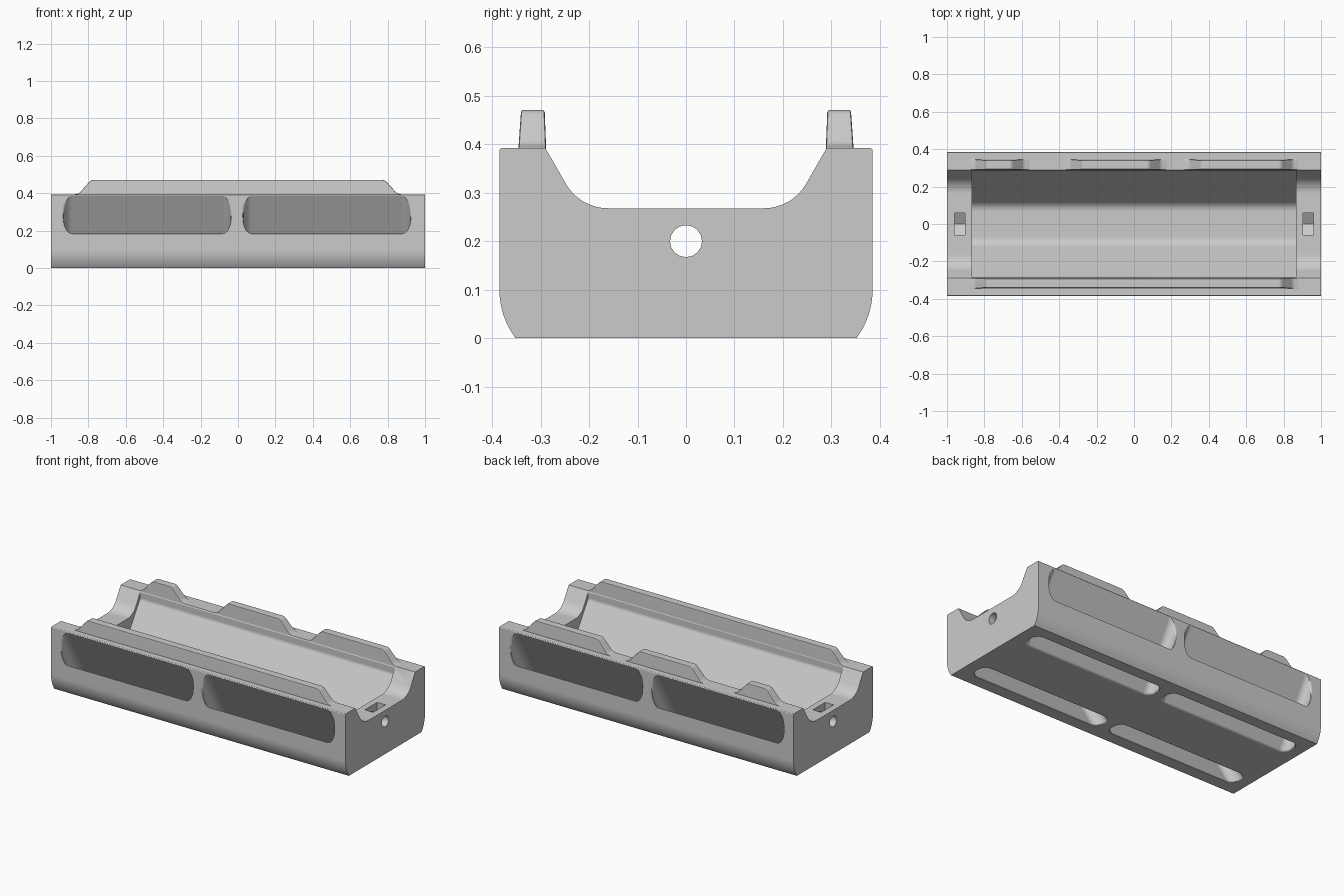
import bpy, bmesh, math
from mathutils import Vector, Matrix

if "Cube" in bpy.data.objects:
    bpy.data.objects.remove(bpy.data.objects["Cube"])

grey = bpy.data.materials.new("light_grey")
grey.use_nodes = True
grey.diffuse_color = (0.6, 0.6, 0.6, 1)
grey.node_tree.nodes["Principled BSDF"].inputs["Base Color"].default_value = (0.6, 0.6, 0.6, 1)


def rounded(corners, steps=8):
    """Outline from (a, b, radius) corners, with each corner filleted."""
    out = []
    for i, (a, b, r) in enumerate(corners):
        p = Vector((a, b))
        if r == 0:
            out.append(p)
            continue
        u = (Vector(corners[i - 1][:2]) - p).normalized()
        v = (Vector(corners[(i + 1) % len(corners)][:2]) - p).normalized()
        half = u.angle(v) / 2
        centre = p + (u + v).normalized() * r / math.sin(half)
        start = p + u * r / math.tan(half) - centre
        turn = math.copysign(math.pi - 2 * half, u.x * v.y - u.y * v.x)
        for k in range(steps + 1):
            out.append(centre + Matrix.Rotation(-turn * k / steps, 2) @ start)
    return out


def prism(name, outline, place, low, high):
    """Extrude an outline between two depths; place maps (a, b, depth) to xyz."""
    bm = bmesh.new()
    rings = [[bm.verts.new(place(p.x, p.y, d)) for p in outline] for d in (low, high)]
    n = len(outline)
    bm.faces.new(rings[0])
    bm.faces.new(rings[1])
    for i in range(n):
        j = (i + 1) % n
        bm.faces.new((rings[0][i], rings[0][j], rings[1][j], rings[1][i]))
    bmesh.ops.recalc_face_normals(bm, faces=bm.faces)
    mesh = bpy.data.meshes.new(name)
    bm.to_mesh(mesh)
    bm.free()
    mesh.materials.append(grey)
    ob = bpy.data.objects.new(name, mesh)
    bpy.context.collection.objects.link(ob)
    return ob


def along_x(a, b, d):
    return (d, a, b)


def mirrored(half):
    return half + [(-a, b, r) for a, b, r in reversed(half)]


def apply(ob, mod):
    bpy.context.view_layer.objects.active = ob
    bpy.ops.object.modifier_apply(modifier=mod.name)


def combine(ob, other, operation):
    mod = ob.modifiers.new("combine", "BOOLEAN")
    mod.operation, mod.solver, mod.object = operation, "EXACT", other
    apply(ob, mod)
    bpy.data.objects.remove(other)


# Tray body with saddle-shaped ends and rounded lower sides
body = prism("tray_body", rounded(mirrored([
    (0.352, 0, 0), (0.385, 0.0446, 0.166), (0.385, 0.392, 0.005),
    (0.29, 0.392, 0), (0.219, 0.268, 0.1)])), along_x, -1, 1)

# Slanted slots running from each side down through the base
lean = Vector((0.5, math.sqrt(3) / 2))
out = Vector((math.sqrt(3) / 2, -0.5))
for side in (-1, 1):
    for x in (-0.485, 0.475):
        w, t = 0.445, 0.049
        def slanted(a, b, d):
            p = Vector((0.219, 0)) + lean * d + out * b
            return (x + a, side * p.x, p.y)
        slot = rounded([(-w, -t, 0.044), (w, -t, 0.044), (w, t, 0.044), (-w, t, 0.044)])
        combine(body, prism("slot_cutter", slot, slanted, -0.2, 0.7), "DIFFERENCE")

# Soften the rims of the slots
bm = bmesh.new()
bm.from_mesh(body.data)


def on_rim(v):
    x, y, z = (abs(c) for c in v.co)
    return x < 0.95 and ((abs(y - 0.385) < 1e-4 and 0.11 < z < 0.36) or (z < 1e-4 and y < 0.34))


rims = [e for e in bm.edges if len(e.link_faces) == 2 and e.calc_face_angle() > 0.35
        and all(on_rim(v) for v in e.verts)]
bmesh.ops.bevel(bm, geom=rims, offset=0.01, segments=3, profile=0.5, affect="EDGES", clamp_overlap=False)
bm.to_mesh(body.data)
bm.free()

# Main trough: short upright walls above steep slopes and a flat floor
combine(body, prism("trough_cutter", rounded(mirrored([
    (0.1, 0.065, 0.06), (0.286, 0.342, 0.03), (0.286, 0.6, 0)][:1] + [
    (0.286, 0.065 + 0.186 * math.sqrt(3) - 0.045, 0.03), (0.286, 0.6, 0)])),
    along_x, -0.865, 0.865), "DIFFERENCE")

# Screw holes and pointed nut pockets in both ends
for end in (-1, 1):
    hole = [Vector((0.033 * math.cos(k * math.pi / 8), 0.2 + 0.033 * math.sin(k * math.pi / 8)))
            for k in range(16)]
    combine(body, prism("screw_hole_cutter", hole, along_x, end * 0.8, end * 1.1), "DIFFERENCE")
    nut = rounded([(0, 0.13, 0), (0.06, 0.165, 0), (0.06, 0.4, 0), (-0.06, 0.4, 0), (-0.06, 0.165, 0)])
    combine(body, prism("nut_pocket_cutter", nut, along_x, end * 0.903, end * 0.96), "DIFFERENCE")


# Retaining rails: one long in front, three short at the back
def rail(side, x0, x1):
    def tapered(a, b, d):
        return (a, side * (d - max(0, b - 0.39) * (0.07 if d > 0.3 else -0.04)), b)
    outline = rounded([
        (x0, 0.38, 0), (x0, 0.3925, 0), (x0 + 0.03, 0.399, 0.04), (x0 + 0.095, 0.471, 0.03),
        (x1 - 0.095, 0.471, 0.03), (x1 - 0.03, 0.399, 0.04), (x1, 0.3925, 0), (x1, 0.38, 0)], 4)
    ob = prism("rail", outline, tapered, 0.2885, 0.346)
    mod = ob.modifiers.new("soft_edges", "BEVEL")
    mod.width, mod.segments = 0.005, 2
    mod.limit_method, mod.angle_limit = "ANGLE", math.radians(40)
    apply(ob, mod)
    combine(body, ob, "UNION")


rail(-1, -0.88, 0.88)
for x0, x1 in ((-0.88, -0.56), (-0.37, 0.175), (0.265, 0.88)):
    rail(1, x0, x1)

# Smooth the curves and keep the flats flat
bpy.ops.object.select_all(action="DESELECT")
body.select_set(True)
bpy.context.view_layer.objects.active = body
bpy.ops.object.shade_smooth_by_angle(angle=math.radians(25))
body.modifiers.new("flat_faces", "WEIGHTED_NORMAL").keep_sharp = True
